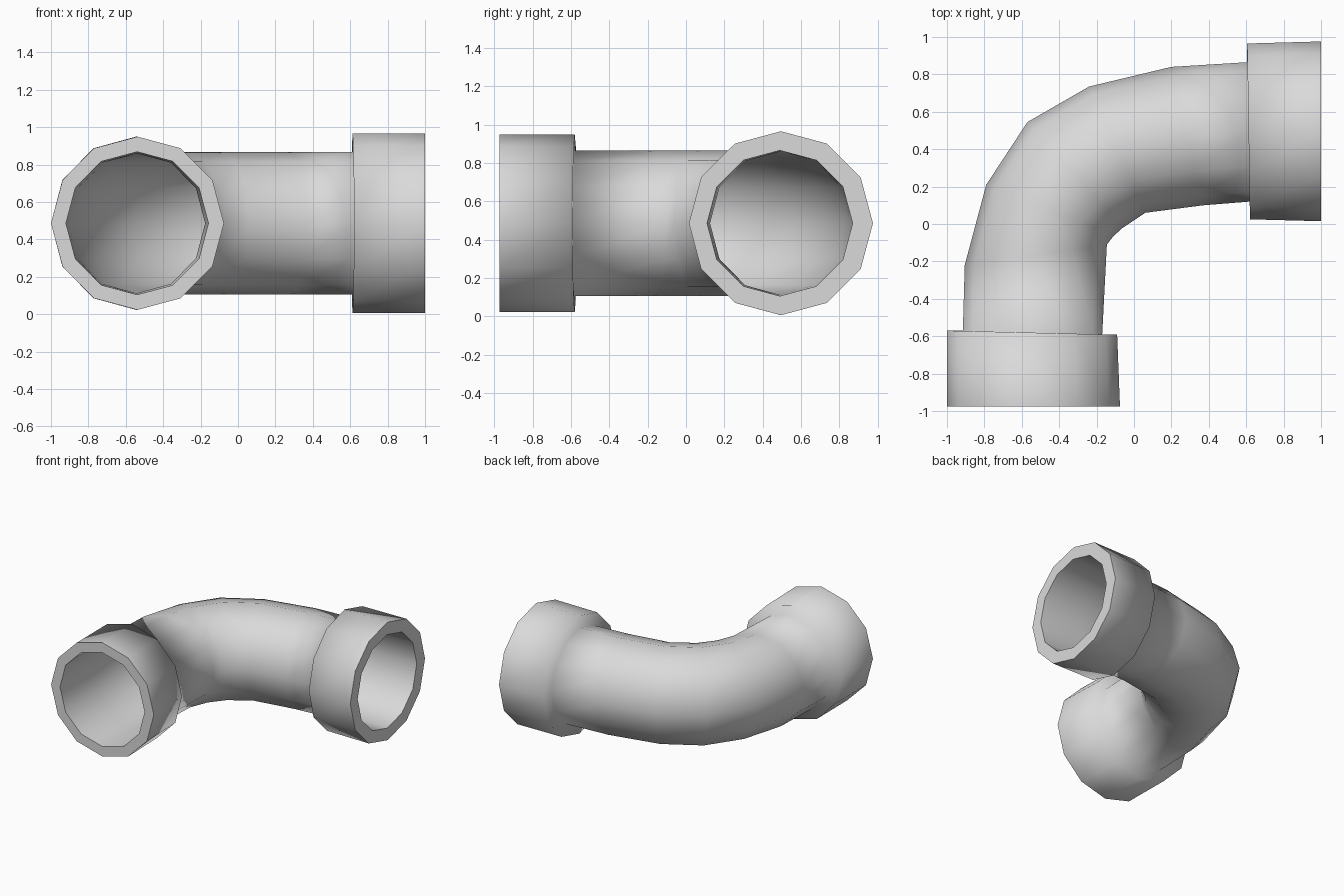
import bpy
import bmesh
from math import cos, sin, tau

SIDES = 12
MID_Z = 0.486

cube = bpy.data.objects.get("Cube")
if cube:
    bpy.data.objects.remove(cube, do_unlink=True)

grey = bpy.data.materials.new("light grey plastic")
grey.use_nodes = True
grey.diffuse_color = (0.7, 0.7, 0.7, 1)
grey.node_tree.nodes["Principled BSDF"].inputs["Base Color"].default_value = (0.7, 0.7, 0.7, 1)

bm = bmesh.new()


def ring(outer, inner, height, scale=1.0):
    """Upright oval between a point on the outside and inside of the bend."""
    cx, cy = (outer[0] + inner[0]) / 2, (outer[1] + inner[1]) / 2
    dx, dy = (inner[0] - cx) * scale, (inner[1] - cy) * scale
    verts = []
    for i in range(SIDES):
        a = tau * i / SIDES
        verts.append(bm.verts.new((cx + dx * cos(a), cy + dy * cos(a),
                                   MID_Z + height * scale * sin(a))))
    return verts


# Bend cross-sections: outside point, inside point
bend = [
    ((-0.915, -0.57), (-0.17, -0.59)),
    ((-0.905, -0.22), (-0.145, -0.11)),
    ((-0.79, 0.21), (-0.11, -0.065)),
    ((-0.57, 0.545), (-0.06, -0.02)),
    ((-0.24, 0.735), (0.06, 0.06)),
    ((0.2, 0.84), (0.37, 0.10)),
    ((0.605, 0.865), (0.62, 0.12)),
]

# Front socket, outer skin of the bend, side socket
rings = [ring((-1.0, -0.975), (-0.075, -0.975), 0.463),
         ring((-1.0, -0.57), (-0.09, -0.592), 0.463)]
rings += [ring(o, i, 0.38) for o, i in bend]
rings += [ring((0.605, 0.965), (0.62, 0.025), 0.48),
          ring((1.0, 0.976), (1.0, 0.015), 0.48)]
outer_count = len(rings)

# Mouths and the bore
rings.append(ring((1.0, 0.87), (1.0, 0.11), 0.38))
rings += [ring(o, i, 0.38, 0.985) for o, i in reversed(bend)]
rings.append(ring((-0.92, -0.975), (-0.158, -0.975), 0.382))

# Skin neighbouring rings into a closed shell
for a, b in zip(rings, rings[1:] + rings[:1]):
    for i in range(SIDES):
        j = (i + 1) % SIDES
        bm.faces.new((a[i], a[j], b[j], b[i]))
bmesh.ops.recalc_face_normals(bm, faces=bm.faces)

# Smooth everywhere except the crisp rims of both mouths
for face in bm.faces:
    face.smooth = True
for k in (0, outer_count - 1, outer_count, -1):
    for i in range(SIDES):
        edge = bm.edges.get((rings[k][i], rings[k][(i + 1) % SIDES]))
        edge.smooth = False

mesh = bpy.data.meshes.new("pipe_elbow")
bm.to_mesh(mesh)
bm.free()
mesh.materials.append(grey)
elbow = bpy.data.objects.new("pipe_elbow", mesh)
bpy.context.collection.objects.link(elbow)
